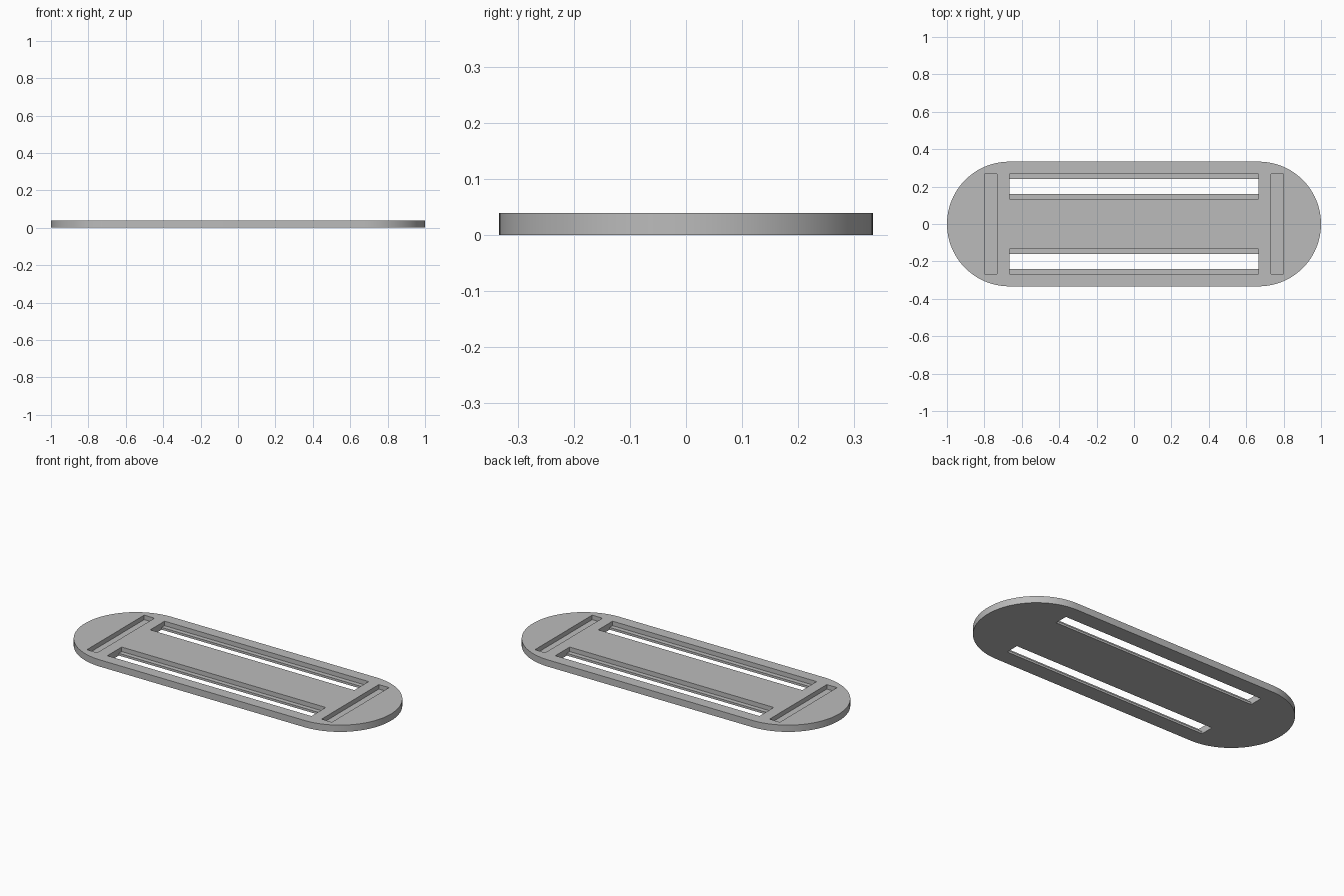
import bpy, bmesh, math
from mathutils import Vector

if "Cube" in bpy.data.objects:
    bpy.data.objects.remove(bpy.data.objects["Cube"])

THICK, RADIUS, STRAIGHT = 0.04, 1 / 3, 2 / 3
FLOOR = THICK / 3          # height of the recess floors and slot ledges
ABOVE = THICK + 0.02       # cutters overshoot the surface

grey = bpy.data.materials.new("plain_grey")
grey.use_nodes = True
colour = (0.5, 0.5, 0.5, 1)
grey.diffuse_color = colour
grey.node_tree.nodes["Principled BSDF"].inputs["Base Color"].default_value = colour


def prism(name, outline, direction):
    """Extrude a closed outline along a direction into a solid."""
    bm = bmesh.new()
    face = bm.faces.new([bm.verts.new(p) for p in outline])
    moved = bmesh.ops.extrude_face_region(bm, geom=[face])["geom"]
    bmesh.ops.translate(bm, vec=Vector(direction),
                        verts=[v for v in moved if isinstance(v, bmesh.types.BMVert)])
    bmesh.ops.recalc_face_normals(bm, faces=bm.faces)
    mesh = bpy.data.meshes.new(name)
    bm.to_mesh(mesh)
    bm.free()
    mesh.materials.append(grey)
    obj = bpy.data.objects.new(name, mesh)
    bpy.context.collection.objects.link(obj)
    return obj


# Plate with two round ends
SEGMENTS = 48
outline = []
for side, start in ((1, -math.pi / 2), (-1, math.pi / 2)):
    for i in range(SEGMENTS + 1):
        a = start + math.pi * i / SEGMENTS
        outline.append((side * STRAIGHT + RADIUS * math.cos(a), RADIUS * math.sin(a), 0))
plate = prism("strap_plate", outline, (0, 0, THICK))

cutters = []
for side in (-1, 1):
    # Long stepped slot: wide recess above a narrower through opening
    profile = [(0.16, -0.02), (0.24, -0.02), (0.24, FLOOR), (0.267, FLOOR),
               (0.267, ABOVE), (0.133, ABOVE), (0.133, FLOOR), (0.16, FLOOR)]
    cutters.append(prism("slot_cutter", [(-STRAIGHT, side * y, z) for y, z in profile],
                         (2 * STRAIGHT, 0, 0)))
    # Blind cross groove near the round end
    corners = [(0.733, -0.267), (0.8, -0.267), (0.8, 0.267), (0.733, 0.267)]
    cutters.append(prism("groove_cutter", [(side * x, y, FLOOR) for x, y in corners],
                         (0, 0, ABOVE - FLOOR)))

for cutter in cutters:
    cutter.hide_render = True
    mod = plate.modifiers.new(cutter.name, "BOOLEAN")
    mod.operation, mod.solver, mod.object = "DIFFERENCE", "EXACT", cutter

# Bake the cuts and drop the cutters
graph = bpy.context.evaluated_depsgraph_get()
cut_mesh = bpy.data.meshes.new_from_object(plate.evaluated_get(graph))
plate.modifiers.clear()
plate.data = cut_mesh
for cutter in cutters:
    bpy.data.objects.remove(cutter)

# Smooth round rim, crisp edges
bpy.ops.object.select_all(action="DESELECT")
plate.select_set(True)
bpy.context.view_layer.objects.active = plate
bpy.ops.object.shade_smooth_by_angle(angle=math.radians(30))
